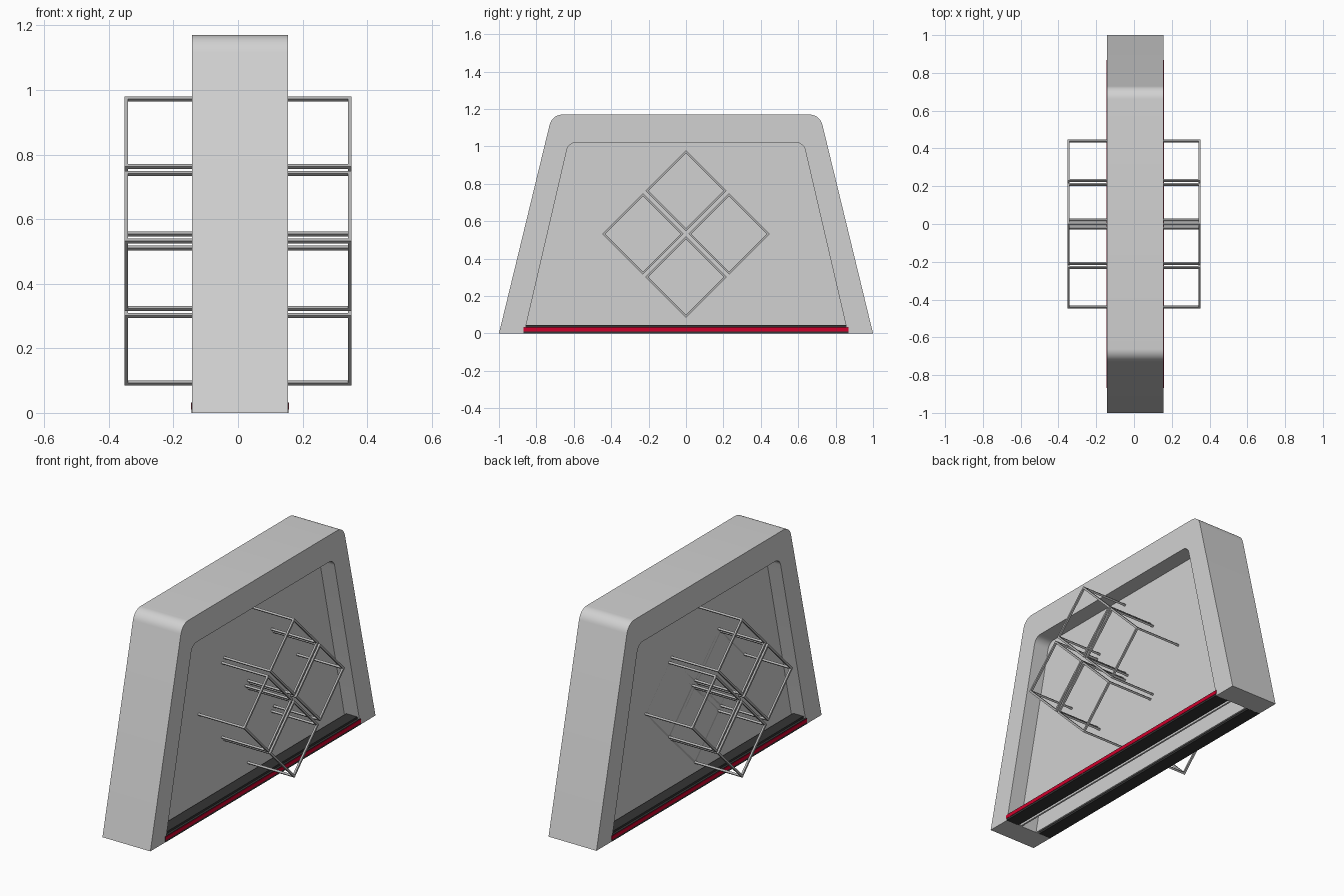
import bpy, bmesh, math
from mathutils import Vector, Matrix

if "Cube" in bpy.data.objects:
    bpy.data.objects.remove(bpy.data.objects["Cube"])


def material(name, rgb):
    m = bpy.data.materials.new(name)
    m.diffuse_color = (*rgb, 1)
    m.use_nodes = True
    m.node_tree.nodes["Principled BSDF"].inputs["Base Color"].default_value = m.diffuse_color
    return m


SHELL = material("light grey", (0.64, 0.64, 0.64))
WIRE = material("wire grey", (0.45, 0.45, 0.45))
BLACK = material("dark trim", (0.035, 0.035, 0.035))
RED = material("red", (0.62, 0.0, 0.025))


def finish(bm, name, mat, smooth=False):
    bmesh.ops.recalc_face_normals(bm, faces=bm.faces)
    me = bpy.data.meshes.new(name)
    bm.to_mesh(me)
    bm.free()
    me.materials.append(mat)
    ob = bpy.data.objects.new(name, me)
    bpy.context.collection.objects.link(ob)
    if smooth:
        bpy.ops.object.select_all(action='DESELECT')
        ob.select_set(True)
        bpy.context.view_layer.objects.active = ob
        bpy.ops.object.shade_smooth_by_angle(angle=math.radians(30))
    return ob


def add_box(bm, lo, hi, turn=None):
    lo, hi = Vector(lo), Vector(hi)
    mat = Matrix.Translation((lo + hi) / 2) @ Matrix.Diagonal((*(hi - lo), 1))
    bmesh.ops.create_cube(bm, size=1, matrix=turn @ mat if turn else mat)


def arch(foot, shoulder, height, radius, steps=8):
    """Trapezoid outline in (y, z) with rounded upper corners."""
    lean = math.atan2(foot - shoulder, height)
    sweep = math.pi / 2 - lean
    t = radius * math.tan(sweep / 2)
    cy, cz = shoulder - t, height - radius
    half = [(foot, 0)]
    for i in range(steps + 1):
        a = lean + sweep * i / steps
        half.append((cy + radius * math.cos(a), cz + radius * math.sin(a)))
    return half + [(-y, z) for y, z in reversed(half)]


def extrude(name, outline, x0, x1, mat):
    bm = bmesh.new()
    face = bm.faces.new([bm.verts.new((x0, y, z)) for y, z in outline])
    ext = bmesh.ops.extrude_face_region(bm, geom=[face])
    moved = [g for g in ext["geom"] if isinstance(g, bmesh.types.BMVert)]
    bmesh.ops.translate(bm, verts=moved, vec=(x1 - x0, 0, 0))
    return finish(bm, name, mat, smooth=True)


# Thick rounded trapezoid frame, open at the bottom
X0, X1 = -0.143, 0.155
inner = arch(0.865, 0.628, 1.02, 0.05)
extrude("frame", arch(1.0, 0.716, 1.17, 0.07) + inner[::-1], X0, X1, SHELL)

# Recessed thin panels on both sides, hollow between
panel = arch(0.867, 0.63, 1.022, 0.05)
extrude("right_panel", panel, 0.052, 0.062, SHELL)
extrude("left_panel", panel, -0.056, -0.046, SHELL)

# Dark sill bars with a red stripe along each foot
for side, outer, back, s in (("right", X1, 0.075, 1), ("left", X0, -0.068, -1)):
    bm = bmesh.new()
    face_x = outer + s * 0.001
    add_box(bm, (min(face_x, back), -0.868, 0), (max(face_x, back), 0.868, 0.034))
    step = outer - s * 0.012
    add_box(bm, (min(step, back), -0.866, 0.034), (max(step, back), 0.866, 0.045))
    finish(bm, side + "_sill", BLACK)
    bm = bmesh.new()
    edge = face_x + s * 0.002
    add_box(bm, (min(face_x, edge), -0.868, 0.011), (max(face_x, edge), 0.868, 0.031))
    finish(bm, side + "_red_stripe", RED)

# Wire cubes standing on edge, four on each side
H, W = 0.1535, 0.0055          # half side, half wire thickness
for side, s in (("right", 1), ("left", -1)):
    for label, y, z in (("top", 0, 0.763), ("bottom", 0, 0.302),
                        ("front", -0.23, 0.532), ("back", 0.23, 0.532)):
        bm = bmesh.new()
        turn = (Matrix.Translation((s * (0.352 - H), y, z))
                @ Matrix.Rotation(math.pi / 4, 4, 'X'))
        c = H - W
        for axis in range(3):
            for a in (-c, c):
                for b in (-c, c):
                    mid = Vector((0, 0, 0))
                    mid[(axis + 1) % 3], mid[(axis + 2) % 3] = a, b
                    ext = Vector((W, W, W))
                    ext[axis] = H
                    add_box(bm, mid - ext, mid + ext, turn)
        finish(bm, f"{side}_{label}_wire_cube", WIRE)
